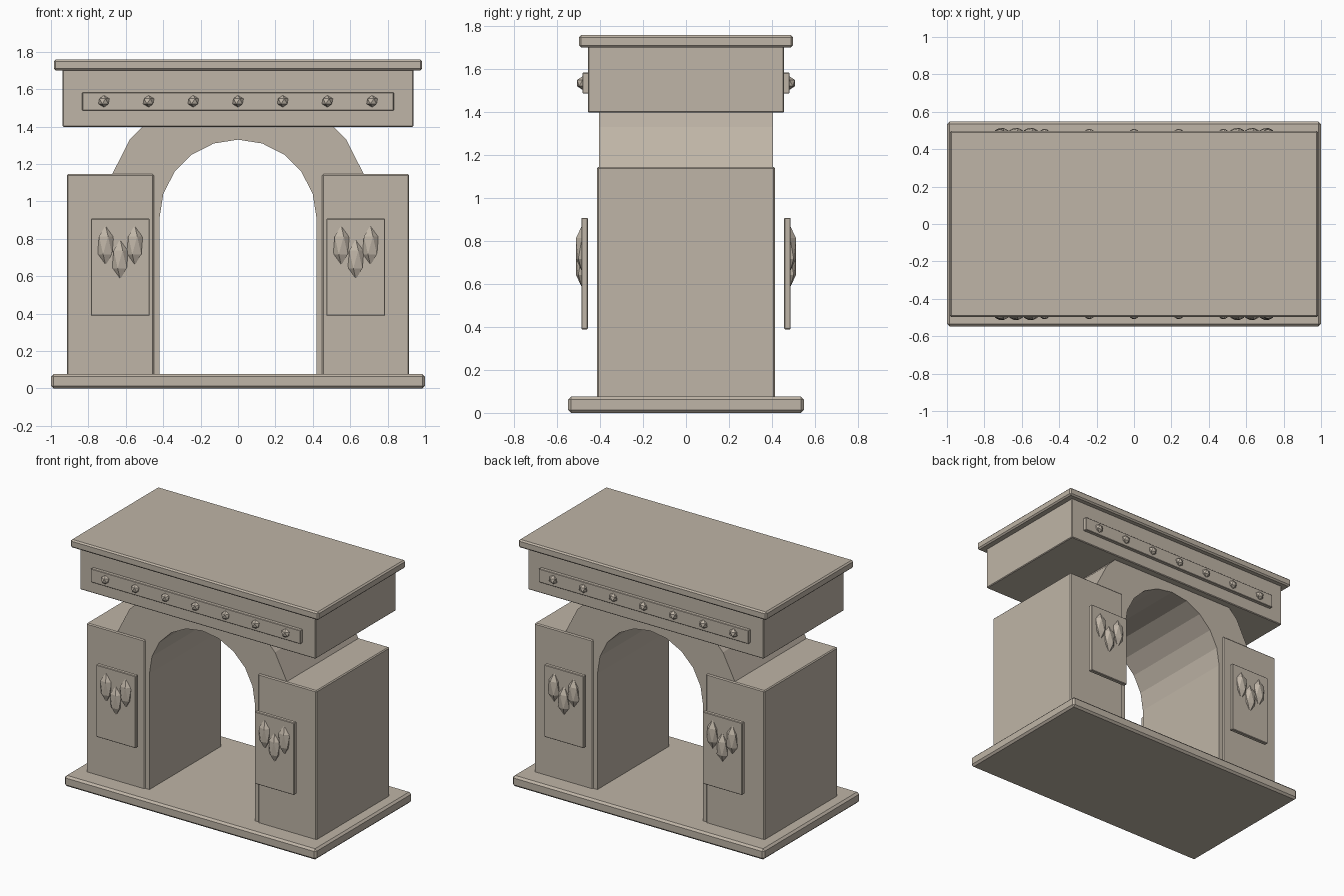
import bpy, bmesh, math

if "Cube" in bpy.data.objects:
    bpy.data.objects.remove(bpy.data.objects["Cube"])

stone = bpy.data.materials.new("warm_grey_stone")
stone.diffuse_color = (0.52, 0.46, 0.385, 1)
stone.use_nodes = True
stone.node_tree.nodes["Principled BSDF"].inputs["Base Color"].default_value = stone.diffuse_color


def finish(name, bm):
    bmesh.ops.recalc_face_normals(bm, faces=bm.faces[:])
    me = bpy.data.meshes.new(name)
    bm.to_mesh(me)
    bm.free()
    me.materials.append(stone)
    ob = bpy.data.objects.new(name, me)
    bpy.context.collection.objects.link(ob)
    return ob


def block(name, x, y, z, bevel):
    """Bevelled box from (min, max) ranges."""
    bm = bmesh.new()
    bmesh.ops.create_cube(bm, size=1)
    for v in bm.verts:
        for i, (lo, hi) in enumerate((x, y, z)):
            v.co[i] = (lo + hi) / 2 + v.co[i] * (hi - lo)
    bmesh.ops.bevel(bm, geom=bm.edges[:], offset=bevel, segments=1,
                    profile=0.5, affect='EDGES')
    return finish(name, bm)


def gem(name, centre, size):
    """Faceted 20-sided ornament."""
    bm = bmesh.new()
    bmesh.ops.create_icosphere(bm, subdivisions=1, radius=1)
    for v in bm.verts:
        for i in range(3):
            v.co[i] = centre[i] + v.co[i] * size[i]
    return finish(name, bm)


# Plinth, lintel and cap slab
block("base_slab", (-1, 1), (-0.548, 0.548), (0, 0.077), 0.014)
block("lintel", (-0.937, 0.937), (-0.457, 0.457), (1.397, 1.71), 0.005)
block("cap_slab", (-0.985, 0.985), (-0.498, 0.498), (1.70, 1.758), 0.01)

# Arch ring with straight legs, extruded through the depth
SPRING, R_IN, R_OUT, N, DEPTH = 0.91, 0.42, 0.715, 10, 0.406
bm = bmesh.new()
angles = [math.pi * i / N for i in range(N + 1)]


def path(r):
    arc = [(r * math.cos(a), SPRING + r * math.sin(a)) for a in angles]
    return [(r, 0.07)] + arc + [(-r, 0.07)]


profile = path(R_IN) + path(R_OUT)[::-1]
face = bm.faces.new([bm.verts.new((x, -DEPTH, z)) for x, z in profile])
ext = bmesh.ops.extrude_face_region(bm, geom=[face], use_keep_orig=True)
for g in ext["geom"]:
    if isinstance(g, bmesh.types.BMVert):
        g.co.y = DEPTH
finish("arch", bm)

# Pillars
for s, side in ((-1, "left"), (1, "right")):
    block(side + "_pillar", sorted((s * 0.45, s * 0.915)),
          (-0.415, 0.415), (0.07, 1.145), 0.007)

# Ornament, repeated front and back
for f, end in ((-1, "front"), (1, "back")):
    block(end + "_frieze", (-0.833, 0.833), sorted((f * 0.45, f * 0.482)),
          (1.486, 1.583), 0.003)
    for i in range(-3, 4):
        gem(end + "_rivet", (i * 0.239, f * 0.481, 1.535),
            (0.033, 0.031, 0.032))
    for s, side in ((-1, "left"), (1, "right")):
        block(f"{end}_{side}_panel", sorted((s * 0.472, s * 0.787)),
              sorted((f * 0.457, f * 0.487)), (0.389, 0.908), 0.004)
        for dx, z in ((-0.078, 0.765), (0, 0.69), (0.078, 0.765)):
            gem(f"{end}_{side}_leaf", (s * 0.63 + dx, f * 0.484, z),
                (0.048, 0.033, 0.107))
